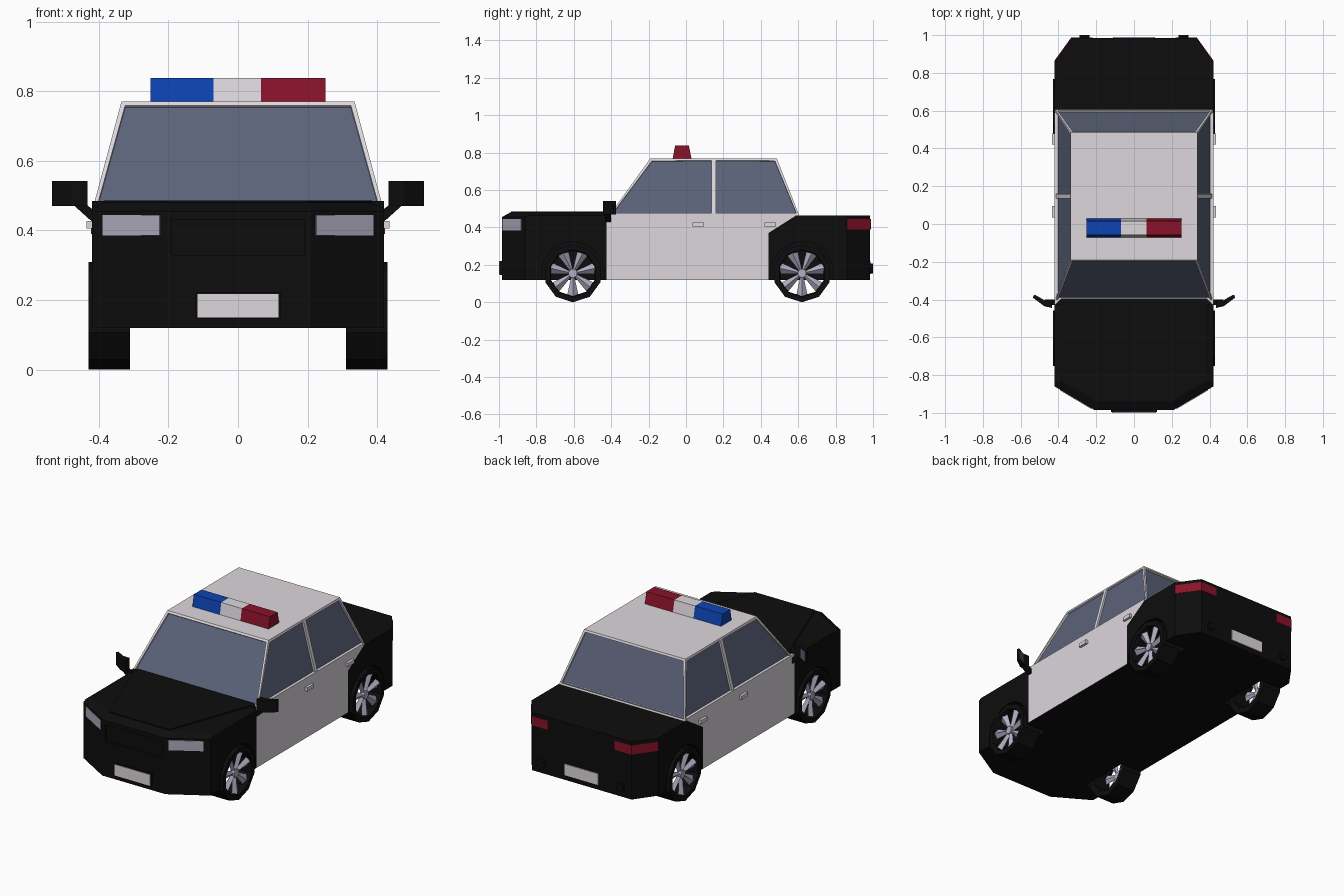
import bpy, bmesh
from math import sin, cos, pi
from mathutils import Vector

if "Cube" in bpy.data.objects:
    bpy.data.objects.remove(bpy.data.objects["Cube"])


def material(name, *rgb):
    m = bpy.data.materials.new(name)
    m.diffuse_color = (*rgb, 1)
    m.use_nodes = True
    m.node_tree.nodes["Principled BSDF"].inputs["Base Color"].default_value = m.diffuse_color
    return m


BLACK = material("black_paint", .004, .004, .004)
WHITE = material("white_paint", .72, .68, .72)
GLASS = material("window_glass", .105, .125, .19)
RIM = material("alloy", .45, .42, .55)
LAMP = material("clear_lamp", .42, .40, .50)
RED = material("red_lamp", .25, .006, .022)
BLUE = material("blue_lamp", .004, .055, .45)


def finish(name, bm, *mats, mirrored=False):
    bmesh.ops.recalc_face_normals(bm, faces=bm.faces)
    me = bpy.data.meshes.new(name)
    bm.to_mesh(me)
    bm.free()
    for m in mats:
        me.materials.append(m)
    ob = bpy.data.objects.new(name, me)
    bpy.context.collection.objects.link(ob)
    if mirrored:
        ob.modifiers.new("mirror", 'MIRROR').use_mirror_merge = False
    return ob


def prism_bm(axis, pts, a, b):
    place = {'x': lambda p, h: (h, p[0], p[1]),
             'y': lambda p, h: (p[0], h, p[1]),
             'z': lambda p, h: (p[0], p[1], h)}[axis]
    bm = bmesh.new()
    r0, r1 = ([bm.verts.new(place(p, h)) for p in pts] for h in (a, b))
    bm.faces.new(r0)
    bm.faces.new(r1)
    for i in range(len(pts)):
        j = (i + 1) % len(pts)
        bm.faces.new((r0[i], r0[j], r1[j], r1[i]))
    bmesh.ops.recalc_face_normals(bm, faces=bm.faces)
    return bm


def prism(name, axis, pts, a, b, mat, mirrored=False):
    return finish(name, prism_bm(axis, pts, a, b), mat, mirrored=mirrored)


def box(name, x, y, z, mat, mirrored=False):
    return prism(name, 'z', [(x[0], y[0]), (x[1], y[0]), (x[1], y[1]), (x[0], y[1])],
                 *z, mat, mirrored)


def chop(bm, co, no):
    bmesh.ops.bisect_plane(bm, geom=bm.verts[:] + bm.edges[:] + bm.faces[:], dist=1e-5,
                           plane_co=co, plane_no=Vector(no).normalized(), clear_outer=True)
    bmesh.ops.holes_fill(bm, edges=[e for e in bm.edges if e.is_boundary], sides=0)


def cut(ob, cutter):
    cutter.hide_render = True
    cutter.hide_set(True)
    m = ob.modifiers.new("cut", 'BOOLEAN')
    m.operation, m.solver, m.object = 'DIFFERENCE', 'EXACT', cutter


def circle(y, z, r, n):
    return [(y + r * sin(2 * pi * i / n), z - r * cos(2 * pi * i / n)) for i in range(n)]


# Front body with chamfered corners and sloped bonnet edges
bm = prism_bm('x', [(-.425, .12), (-.985, .12), (-.985, .455), (-.94, .48), (-.425, .48)], -.42, .42)
for s in (1, -1):
    chop(bm, (s * .42, -.86, .3), (s * .51, -.86, 0))
    chop(bm, (s * .42, -.86, .455), (s * .0128, -.0215, .045))
    chop(bm, (s * .42, 0, .465), (s * .015, 0, .04))
front = finish("front_body", bm, BLACK)

# Rear body with chamfered corners
bm = prism_bm('x', [(.44, .12), (.985, .12), (.985, .465), (.59, .465), (.44, .37)], -.42, .42)
for s in (1, -1):
    chop(bm, (s * .42, .86, .3), (s * .125, .09, 0))
rear = finish("rear_body", bm, BLACK)

# White door section with a black underside
bm = prism_bm('x', [(-.425, .12), (.44, .12), (.44, .37), (.59, .465), (.59, .478), (-.425, .478)], -.42, .42)
for f in bm.faces:
    if f.normal.z < -.9:
        f.material_index = 1
finish("door_section", bm, WHITE, BLACK)

# Bonnet panel and cowl
prism("bonnet_panel", 'z', [(-.2, -.935), (.2, -.935), (.385, -.43), (-.385, -.43)], .47, .486, BLACK)
prism("cowl", 'z', [(-.42, -.43), (.42, -.43), (.385, -.395), (-.385, -.395)], .46, .485, BLACK)

# Wheel wells and grille recess
for body, y in ((front, -.605), (rear, .62)):
    cut(body, prism("well_cutter", 'x', circle(y, .155, .169, 16), .28, .6, BLACK, True))
cut(front, box("grille_cutter", (-.19, .19), (-1.05, -.972), (.33, .43), BLACK))

# Cabin: tapered frame whose panes are inset and recessed
bm = bmesh.new()
low = [(y, .417, .465) for y in (-.41, .148, .605)]
high = [(y, .335, .77) for y in (-.19, .148, .485)]
V = {(k, i, s): bm.verts.new((s * w, y, z)) for k, row in enumerate((low, high))
     for i, (y, w, z) in enumerate(row) for s in (1, -1)}
panes = [bm.faces.new([V[0, i, 1], V[0, i, -1], V[1, i, -1], V[1, i, 1]]) for i in (0, 2)]
for s in (1, -1):
    for i in (0, 1):
        panes.append(bm.faces.new([V[0, i, s], V[0, i + 1, s], V[1, i + 1, s], V[1, i, s]]))
for k in (0, 1):
    bm.faces.new([V[k, 0, 1], V[k, 1, 1], V[k, 2, 1], V[k, 2, -1], V[k, 1, -1], V[k, 0, -1]])
bmesh.ops.recalc_face_normals(bm, faces=bm.faces)
for f in panes:
    bmesh.ops.inset_individual(bm, faces=[f], thickness=.017, depth=0)
    f.material_index = 1
    ext = bmesh.ops.inset_individual(bm, faces=[f], thickness=.0005, depth=-.01)
    for g in ext['faces']:
        g.material_index = 0
finish("cabin", bm, WHITE, GLASS)

# Wheels: open ten-sided tyre, seven wedge spokes and a hub
for end, y in (("front", -.605), ("rear", .62)):
    bm = bmesh.new()
    rings = [[bm.verts.new((x, *p)) for p in circle(y, .155, r, 10)]
             for r, x in ((.155, .31), (.155, .43), (.127, .43), (.122, .41), (.122, .31))]
    for k in range(5):
        a, b = rings[k], rings[(k + 1) % 5]
        for i in range(10):
            j = (i + 1) % 10
            bm.faces.new((a[i], a[j], b[j], b[i]))
    finish(end + "_tyre", bm, BLACK, mirrored=True)
    bm = bmesh.new()
    for n in range(7):
        t = 2 * pi * n / 7
        u, w = Vector((0, sin(t), -cos(t))), Vector((0, cos(t), sin(t)))
        c = Vector((0, y, .155))
        ends = []
        for r, h, xo in ((.012, .007, .405), (.121, .031, .415)):
            ends.append([bm.verts.new(c + u * r + w * d + Vector((x, 0, 0)))
                         for d, x in ((-h, xo - .012), (0, xo + .005), (h, xo - .012), (0, xo - .02))])
        a, b = ends
        bm.faces.new(a)
        bm.faces.new(b)
        for i in range(4):
            j = (i + 1) % 4
            bm.faces.new((a[i], a[j], b[j], b[i]))
    finish(end + "_spokes", bm, RIM, mirrored=True)
    prism(end + "_hub", 'x', circle(y, .155, .024, 10), .385, .415, RIM, True)

# Lamps wrapped onto the chamfered corners
prism("headlight", 'z', [(.225, -.98), (.39, -.882), (.38, -.866), (.215, -.964)], .385, .445, LAMP, True)
prism("tail_light", 'z', [(.22, .988), (.332, .988), (.423, .862), (.41, .86), (.325, .975), (.22, .975)],
      .39, .445, RED, True)

# Number plates and exhaust tips
box("front_plate_holder", (-.123, .123), (-.996, -.98), (.145, .222), BLACK)
box("front_plate", (-.117, .117), (-1, -.99), (.15, .217), WHITE)
box("rear_plate", (-.11, .11), (.98, .99), (.15, .217), WHITE)
prism("exhaust_tip", 'y', circle(.262, .18, .026, 8), .97, 1, BLACK, True)

# Door mirrors
prism("mirror_shell", 'z', [(.433, -.445), (.475, -.435), (.535, -.39), (.53, -.375), (.475, -.405), (.433, -.405)],
      .47, .542, BLACK, True)
prism("mirror_glass", 'z', [(.479, -.404), (.526, -.378), (.525, -.3745), (.478, -.4005)], .477, .535, GLASS, True)
prism("mirror_arm", 'y', [(.41, .43), (.425, .43), (.475, .475), (.437, .475), (.41, .455)], -.43, -.4, BLACK, True)

# Door handles
for end, y in (("front", .035), ("rear", .42)):
    box(end + "_door_handle", (.415, .435), (y, y + .06), (.405, .427), WHITE, True)

# Roof light bar
bar = [(-.072, .765), (.03, .765), (.015, .838), (-.058, .838)]
for name, a, b, m in (("blue", -.252, -.07, BLUE), ("white", -.07, .066, WHITE), ("red", .066, .252, RED)):
    prism(name + "_beacon", 'x', bar, a, b, m)
